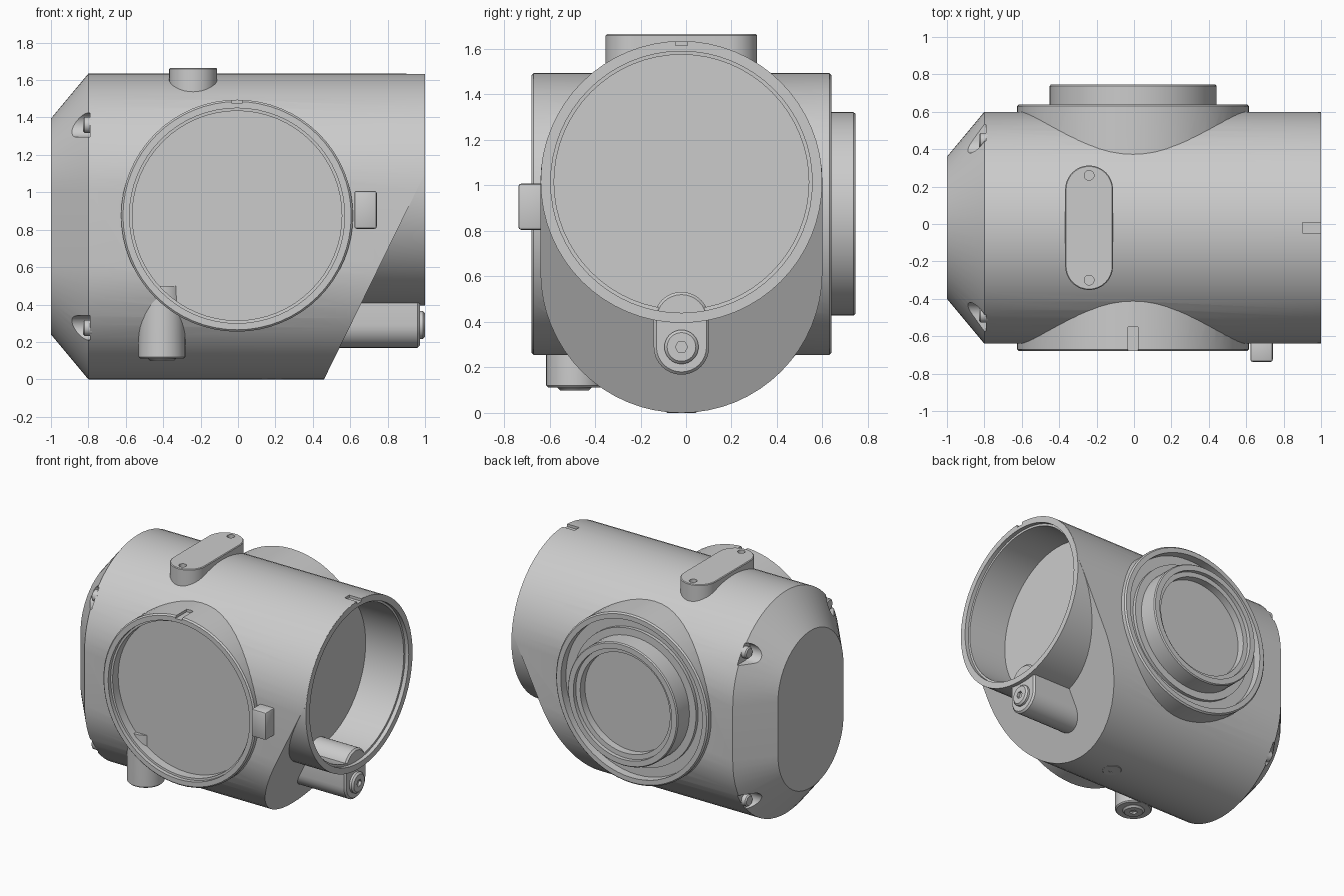
import bpy, bmesh, math
from mathutils import Vector

cube = bpy.data.objects.get("Cube")
if cube:
    bpy.data.objects.remove(cube)

grey = bpy.data.materials.new("plain_grey")
grey.use_nodes = True
COLOUR = (0.6, 0.6, 0.6, 1)
grey.diffuse_color = COLOUR
grey.node_tree.nodes["Principled BSDF"].inputs["Base Color"].default_value = COLOUR

CY = -0.02               # sideways centre of the housing
R = 0.62                 # radius of the housing and its ports
LOW, HIGH = 0.62, 1.015  # centres of the lower and upper arcs
PORT = (-0.005, 0.875)   # x, z of the cross port axis


def finish(name, bm):
    bmesh.ops.recalc_face_normals(bm, faces=bm.faces)
    mesh = bpy.data.meshes.new(name)
    bm.to_mesh(mesh)
    bm.free()
    mesh.materials.append(grey)
    ob = bpy.data.objects.new(name, mesh)
    bpy.context.collection.objects.link(ob)
    return ob


def place(axis, u, v, h):
    """Turn cross-section (u, v) at height h along an axis into a point."""
    return {"x": (h, u, v), "y": (u, h, v), "z": (u, v, h)}[axis]


def slot(r, a, b, n=32):
    """Outline of two half circles centred at v = a (lower) and v = b (upper)."""
    lower = [(r * math.cos(math.pi * (1 + i / n)), a + r * math.sin(math.pi * (1 + i / n)))
             for i in range(n + 1)]
    upper = [(r * math.cos(math.pi * i / n), b + r * math.sin(math.pi * i / n))
             for i in range(n + 1)]
    return lower + upper


def loft(name, axis, centre, rings, a=0, b=0, n=32):
    """Solid through slot outlines; rings are (height, radius) pairs."""
    bm = bmesh.new()
    loops = [[bm.verts.new(place(axis, centre[0] + u, centre[1] + v, h))
              for u, v in slot(r, a, b, n)] for h, r in rings]
    for lo, hi in zip(loops, loops[1:]):
        for i in range(len(lo)):
            j = (i + 1) % len(lo)
            bm.faces.new((lo[i], lo[j], hi[j], hi[i]))
    bm.faces.new(loops[0])
    bm.faces.new(loops[-1])
    bmesh.ops.remove_doubles(bm, verts=bm.verts, dist=1e-5)
    return finish(name, bm)


def box(name, lo, hi, bevel=0):
    bm = bmesh.new()
    bmesh.ops.create_cube(bm, size=1)
    for v in bm.verts:
        v.co = Vector([l + (h - l) * (c + 0.5) for l, h, c in zip(lo, hi, v.co)])
    if bevel:
        bmesh.ops.bevel(bm, geom=bm.edges[:], offset=bevel, segments=2,
                        profile=0.5, affect="EDGES")
    return finish(name, bm)


def combine(target, operation, *tools):
    """Apply booleans to the target and drop the tools."""
    for tool in tools:
        mod = target.modifiers.new("cut", "BOOLEAN")
        mod.operation, mod.object, mod.solver = operation, tool, "EXACT"
        deps = bpy.context.evaluated_depsgraph_get()
        mesh = bpy.data.meshes.new_from_object(target.evaluated_get(deps))
        target.modifiers.clear()
        target.data = mesh
        bpy.data.objects.remove(tool)


def screw(name, axis, centre, base, tip):
    """Round screw head with a chamfered rim and a hexagonal socket."""
    out = 1 if tip > base else -1
    head = loft(name, axis, centre,
                [(base, 0.075), (tip - 0.012 * out, 0.075), (tip, 0.063)], n=16)
    socket = loft("socket", axis, centre,
                  [(tip - 0.02 * out, 0.027), (tip + 0.02 * out, 0.027)], n=3)
    combine(head, "DIFFERENCE", socket)


# Housing: long rounded body, chamfered at one end and sliced at a slant at the other
housing = loft("housing", "x", (CY, 0), [(-1, 0.38), (-0.8, R), (0.998, R)], LOW, HIGH)
bm = bmesh.new()
bm.from_mesh(housing.data)
cut = bmesh.ops.bisect_plane(bm, geom=bm.verts[:] + bm.edges[:] + bm.faces[:],
                             plane_co=(0.46, 0, 0), plane_no=(1, 0, -0.49), clear_outer=True)
rim = [e for e in cut["geom_cut"] if isinstance(e, bmesh.types.BMEdge)]
bmesh.ops.holes_fill(bm, edges=rim, sides=0)
bmesh.ops.recalc_face_normals(bm, faces=bm.faces)
bm.to_mesh(housing.data)
bm.free()

# Side tube and cross port
combine(housing, "UNION",
        loft("tube", "x", (CY, HIGH), [(0.4, R - 0.001), (1, R - 0.001)]),
        loft("port", "y", PORT, [(-0.68, R - 0.01), (-0.67, R), (0.63, R), (0.64, R - 0.01)]))

# Bores with stepped lips, the back groove and the rim notches
combine(housing, "DIFFERENCE",
        loft("tube_bore", "x", (CY, HIGH),
             [(0.66, 0.56), (0.97, 0.56), (0.971, 0.575), (1.1, 0.575)]),
        loft("front_bore", "y", PORT,
             [(-0.8, 0.575), (-0.651, 0.575), (-0.65, 0.56), (-0.585, 0.56)]),
        loft("back_bore", "y", PORT, [(0.58, 0.575), (0.8, 0.575)]),
        box("tube_notch", (0.9, CY - 0.027, 1.615), (1.1, CY + 0.027, 1.7)),
        box("front_notch", (-0.032, -0.8, 1.475), (0.022, -0.55, 1.51)))

# Four pockets with bolts in the chamfered end
for side, sname in ((-1, "right"), (1, "left")):
    for up, mid, uname in ((-1, LOW, "lower"), (1, HIGH, "upper")):
        y, z = CY + side * 0.465, mid + up * 0.345
        far = (y + side * 0.3, z + up * 0.065)
        combine(housing, "DIFFERENCE",
                loft("pocket", "x", (y, z), [(-1.1, 0.065), (-0.79, 0.065)], n=16),
                box("slit", (-1.1, min(y, far[0]), z - 0.065),
                    (-0.79, max(y, far[0]), z + 0.065)))
        loft(f"{uname}_{sname}_bolt", "x", (y, z),
             [(-0.78, 0.042), (-0.82, 0.042), (-0.828, 0.034)], n=12)

# Back collar with a recessed disc
collar = loft("back_collar", "y", PORT, [(0.5, 0.5), (0.605, 0.5), (0.606, 0.447),
                                         (0.737, 0.447), (0.745, 0.44)])
combine(collar, "DIFFERENCE",
        loft("collar_bore", "y", PORT,
             [(0.66, 0.365), (0.715, 0.365), (0.716, 0.4), (0.8, 0.4)]))

# Top pad with two small holes
pad = loft("top_pad", "z", (-0.24, CY), [(1.45, 0.128), (1.66, 0.128), (1.665, 0.123)],
           -0.205, 0.205, 16)
for y in (-0.28, 0.28):
    combine(pad, "DIFFERENCE",
            loft("hole", "z", (-0.24, CY + y), [(1.64, 0.026), (1.7, 0.026)], n=10))

# Screw bosses: one under the tube, one under the front, one flush below
boss = loft("tube_boss", "x", (CY, 0.29), [(0.5, 0.122), (0.96, 0.122), (0.972, 0.11)], 0, 0.12, 16)
screw("tube_screw", "x", (CY, 0.29), 0.95, 1.0)
loft("front_boss", "z", (-0.407, -0.49), [(0.5, 0.122), (0.3, 0.125), (0.12, 0.125), (0.112, 0.117)], n=16)
screw("front_screw", "z", (-0.407, -0.49), 0.15, 0.098)
screw("bottom_screw", "z", (0.18, CY), 0.05, 0.0)

# Latch tab beside the front port
box("latch_tab", (0.622, -0.737, 0.805), (0.742, -0.6, 1.008), 0.012)

# Smooth the round walls and keep the edges crisp
bpy.ops.object.select_all(action="DESELECT")
for ob in bpy.context.collection.objects:
    if ob.type == "MESH" and grey.name in ob.data.materials:
        ob.select_set(True)
        bpy.context.view_layer.objects.active = ob
bpy.ops.object.shade_smooth_by_angle(angle=math.radians(30))
